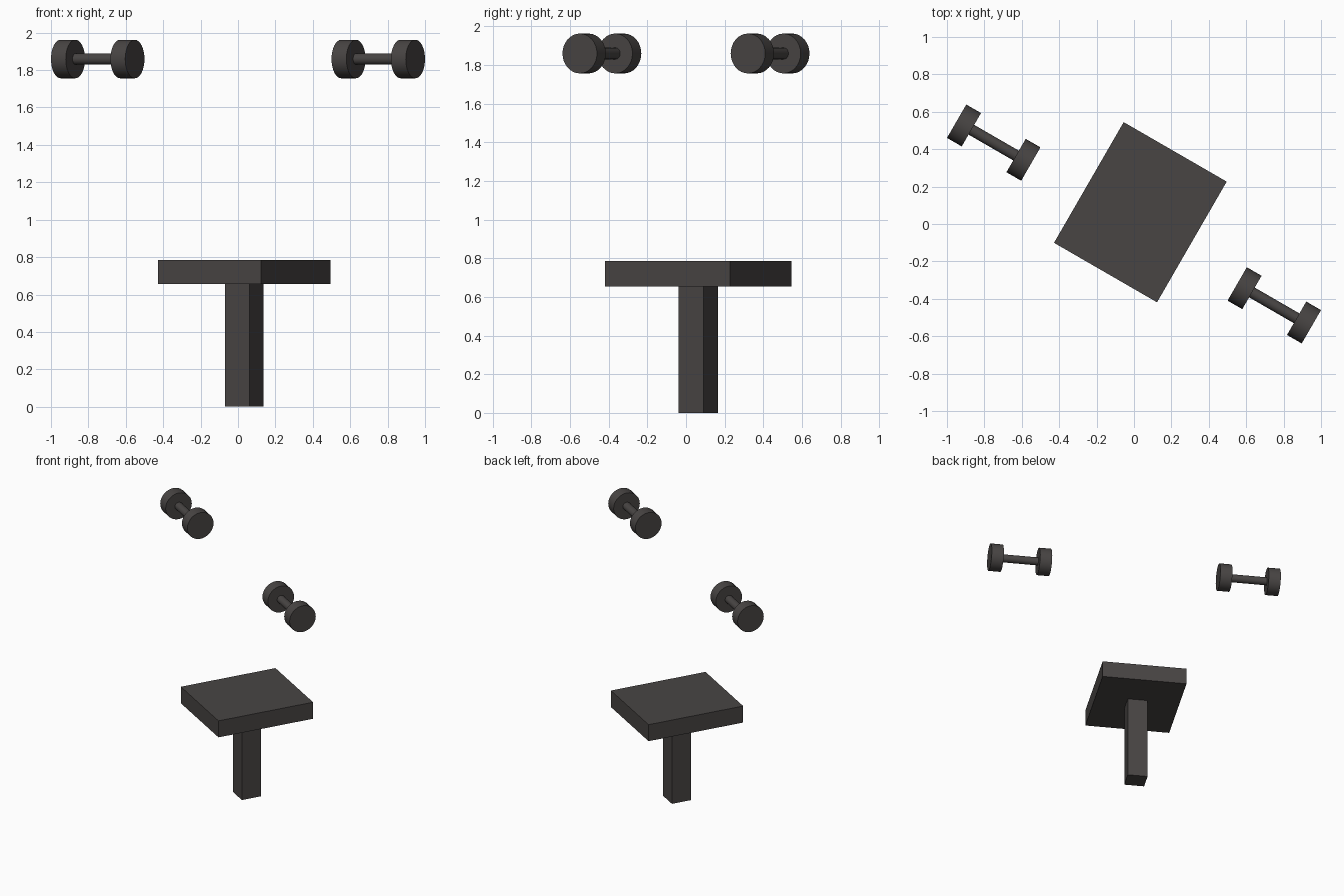
import bpy
import math
from mathutils import Matrix, Vector

cube = bpy.data.objects.get("Cube")
if cube:
    bpy.data.objects.remove(cube, do_unlink=True)

# One dark grey for every part
grey = bpy.data.materials.new("dark_grey")
grey.use_nodes = True
colour = (0.065, 0.059, 0.057, 1)
grey.diffuse_color = colour
grey.node_tree.nodes["Principled BSDF"].inputs["Base Color"].default_value = colour

# The whole model is turned about the vertical axis
TURN = math.radians(-30)
SPIN = Matrix.Rotation(TURN, 4, "Z")


def finish(name):
    obj = bpy.context.object
    obj.name = name
    obj.data.materials.append(grey)
    return obj


def box(name, size, centre):
    bpy.ops.mesh.primitive_cube_add(size=1, location=centre, rotation=(0, 0, TURN))
    obj = finish(name)
    obj.scale = size
    bpy.ops.object.transform_apply(location=False, rotation=False, scale=True)


def rod(name, radius, length, centre):
    bpy.ops.mesh.primitive_cylinder_add(
        vertices=32, radius=radius, depth=length, location=centre,
        rotation=(0, math.pi / 2, TURN))
    finish(name)
    bpy.ops.object.shade_smooth_by_angle(angle=math.radians(35))


# Table: slab on a square post
box("table_top", (0.636, 0.745, 0.13), (0.034, 0.063, 0.72))
box("table_post", (0.15, 0.15, 0.655), (0.034, 0.063, 0.3275))

# Dumbbells: a thin bar between two round weights
LENGTH, THICK = 0.458, 0.091
for side, sign in (("left", 1), ("right", -1)):
    centre = Vector((sign * 0.75, sign * -0.435, 1.859))
    rod(side + "_dumbbell_bar", 0.03, LENGTH - THICK, centre)
    for end, way in (("outer", sign), ("inner", -sign)):
        offset = SPIN @ Vector((way * (LENGTH - THICK) / 2, 0, 0))
        rod(f"{side}_dumbbell_{end}_weight", 0.103, THICK, centre + offset)
